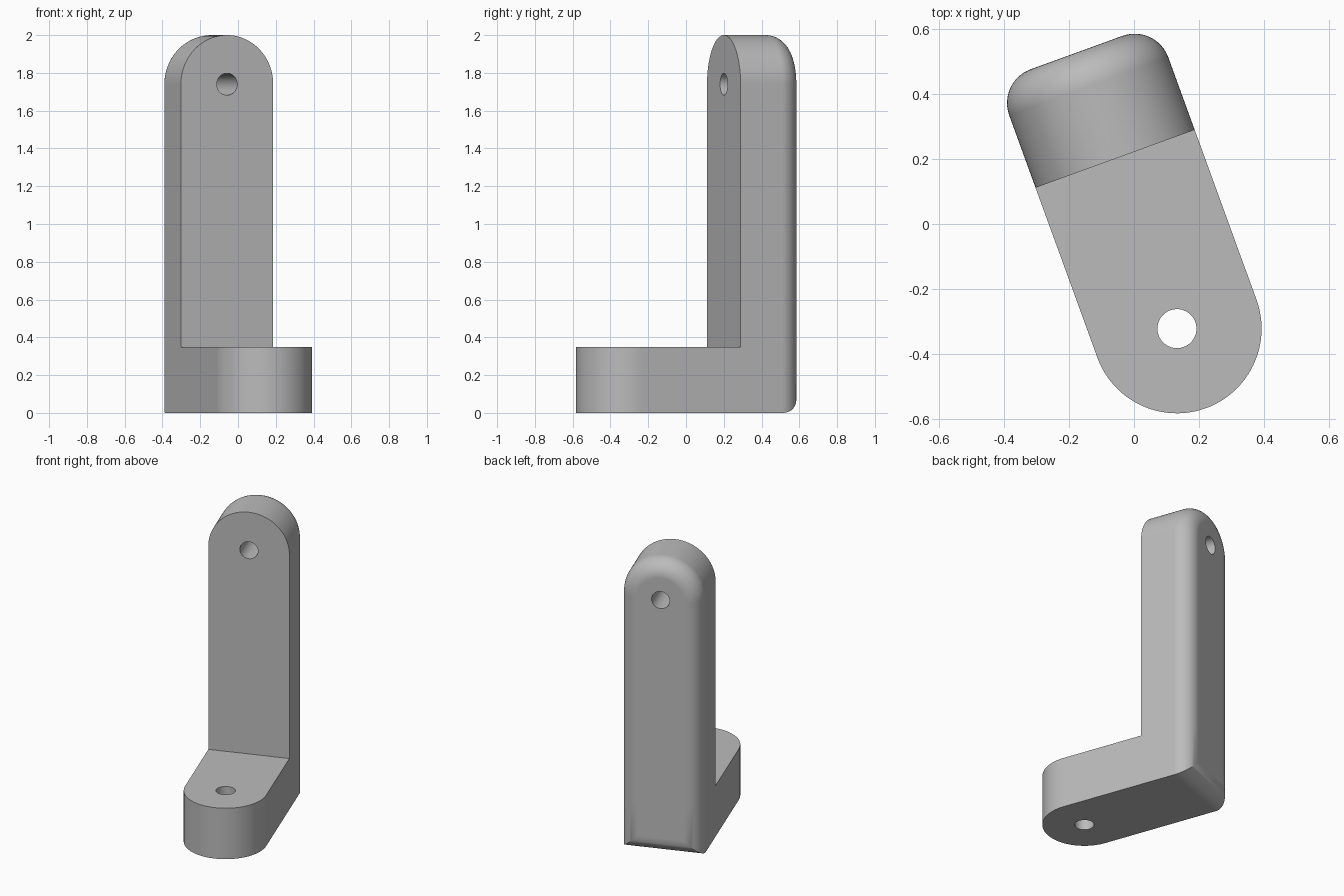
import bpy, bmesh
from math import sin, cos, pi, radians, sqrt
from mathutils import Matrix

default = bpy.data.objects.get("Cube")
if default:
    bpy.data.objects.remove(default, do_unlink=True)

R = 0.26          # half width and end radius
CX = 0.014        # centre line
FRONT_Y = -0.347  # centre of the rounded foot end
WALL_Y, BACK_Y = 0.208, 0.555
FOOT_Z, ARCH_Z = 0.348, 1.74
FILLET = 0.11
SEG, FSEG = 48, 12

grey = bpy.data.materials.new("plain_grey")
grey.use_nodes = True
grey.diffuse_color = (0.5, 0.5, 0.5, 1)
grey.node_tree.nodes["Principled BSDF"].inputs["Base Color"].default_value = (0.5, 0.5, 0.5, 1)

bm = bmesh.new()


def bridge(a, b, closed=True):
    n = len(a)
    for i in range(n if closed else n - 1):
        j = (i + 1) % n
        bm.faces.new((a[i], a[j], b[j], b[i]))


def upright_ring(y, d):
    """Arched outline at depth y, inset by d on every side."""
    r = R - d
    pts = [(-r, d), (r, d), (r, FOOT_Z)]
    pts += [(r * cos(pi * i / SEG), ARCH_Z + r * sin(pi * i / SEG)) for i in range(SEG + 1)]
    pts.append((-r, FOOT_Z))
    return [bm.verts.new((CX + x, y, z)) for x, z in pts]


# Upright: straight body followed by the rounded rear edge
rings = [upright_ring(WALL_Y, 0)]
for i in range(FSEG + 1):
    a = pi / 2 * i / FSEG
    rings.append(upright_ring(BACK_Y - FILLET + FILLET * sin(a), FILLET * (1 - cos(a))))
for a, b in zip(rings, rings[1:]):
    bridge(a, b)
bm.faces.new(rings[-1])
bm.faces.new(rings[0][2:])


# Foot: slab with a rounded front end, open where it joins the upright
def foot_ring(z):
    pts = [(-R, WALL_Y)]
    pts += [(-R * cos(pi * i / SEG), FRONT_Y - R * sin(pi * i / SEG)) for i in range(SEG + 1)]
    pts.append((R, WALL_Y))
    return [bm.verts.new((CX + x, y, z)) for x, y in pts]


low, high = foot_ring(0), foot_ring(FOOT_Z)
bridge(low, high, closed=False)
bm.faces.new(low)
bm.faces.new(high)

bmesh.ops.remove_doubles(bm, verts=bm.verts, dist=0.0001)
bmesh.ops.recalc_face_normals(bm, faces=bm.faces)
mesh = bpy.data.meshes.new("angle_bracket")
bm.to_mesh(mesh)
bm.free()
bracket = bpy.data.objects.new("angle_bracket", mesh)
bpy.context.collection.objects.link(bracket)
mesh.materials.append(grey)

# Bolt holes
bpy.ops.object.select_all(action='DESELECT')
bpy.context.view_layer.objects.active = bracket
bracket.select_set(True)
holes = [("foot_hole", (CX, FRONT_Y, 0.2), 0, 0.06),
         ("upright_hole", (CX, 0.4, ARCH_Z), pi / 2, 0.058)]
for name, loc, tilt, radius in holes:
    cut = bmesh.new()
    bmesh.ops.create_cone(cut, cap_ends=True, segments=40, radius1=radius, radius2=radius,
                          depth=1, matrix=Matrix.Translation(loc) @ Matrix.Rotation(tilt, 4, 'X'))
    cut_mesh = bpy.data.meshes.new(name)
    cut.to_mesh(cut_mesh)
    cut.free()
    cut_mesh.materials.append(grey)
    cutter = bpy.data.objects.new(name, cut_mesh)
    bpy.context.collection.objects.link(cutter)
    cutter.hide_render = True
    mod = bracket.modifiers.new(name, 'BOOLEAN')
    mod.operation = 'DIFFERENCE'
    mod.solver = 'EXACT'
    mod.object = cutter
    bpy.ops.object.modifier_apply(modifier=mod.name)
    bpy.data.objects.remove(cutter, do_unlink=True)

# Smooth curves, crisp edges, and the turned stance
bpy.ops.object.shade_smooth_by_angle(angle=radians(30))
weighted = bracket.modifiers.new("even_shading", 'WEIGHTED_NORMAL')
weighted.keep_sharp = True
bracket.rotation_euler.z = radians(20)
